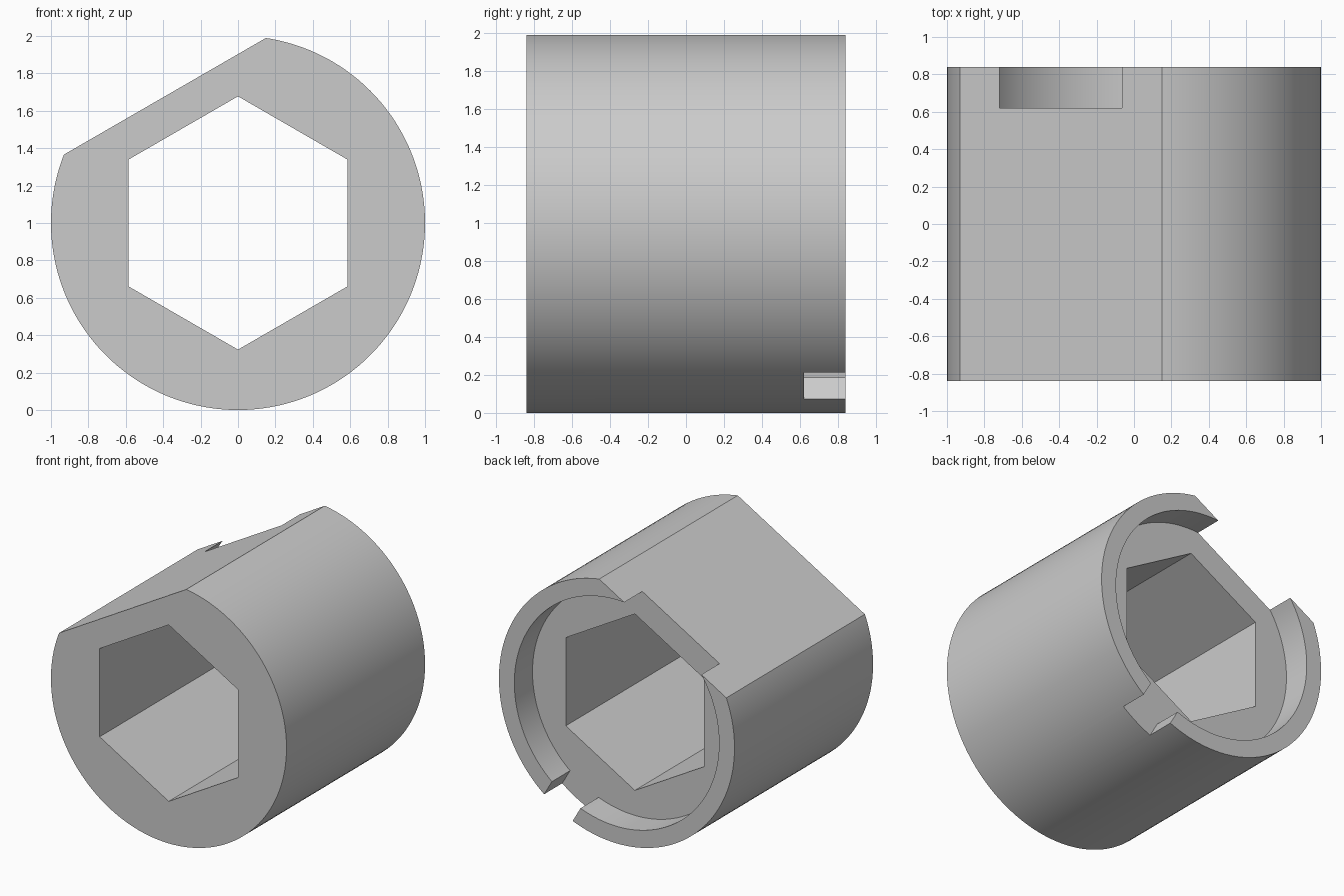
import bpy
from math import radians
from mathutils import Vector

default = bpy.data.objects.get("Cube")
if default:
    bpy.data.objects.remove(default, do_unlink=True)

HALF = 0.84          # half length along y
FLOOR = 0.62         # y of the recess floor
TILT = radians(-30)  # direction of the outer flat
FLAT_DIR = Vector((-0.5, 0, 0.866))
CENTRE = Vector((0, 0, 1))


def tube(name, radius, y0, y1, sides):
    """Prism or cylinder along y, with a corner at the top."""
    bpy.ops.mesh.primitive_cylinder_add(
        vertices=sides, radius=radius, depth=y1 - y0,
        location=(0, (y0 + y1) / 2, 1), rotation=(radians(90), 0, 0))
    obj = bpy.context.object
    obj.name = name
    return obj


def tilted_box(name, offset, width, y0, y1, height):
    """Box turned to match the flat, offset along its normal."""
    bpy.ops.mesh.primitive_cube_add(
        size=1, location=CENTRE + FLAT_DIR * offset + Vector((0, (y0 + y1) / 2, 0)),
        rotation=(0, TILT, 0))
    obj = bpy.context.object
    obj.name = name
    obj.scale = (width, y1 - y0, height)
    return obj


def cut(target, cutter):
    mod = target.modifiers.new(cutter.name, 'BOOLEAN')
    mod.operation = 'DIFFERENCE'
    mod.solver = 'EXACT'
    mod.object = cutter
    bpy.context.view_layer.objects.active = target
    bpy.ops.object.modifier_apply(modifier=mod.name)
    bpy.data.objects.remove(cutter, do_unlink=True)


# Round body
body = tube("sleeve_body", 1, -HALF, HALF, 144)

# Outer flat, hexagonal bore, round recess at the back and slot through its wall
cut(body, tilted_box("flat_cutter", 0.782 + 0.5, 3, -1.5, 1.5, 1))
cut(body, tube("hex_cutter", 0.677, -1.5, 1.5, 6))
cut(body, tube("recess_cutter", 0.869, FLOOR, 1.5, 144))
cut(body, tilted_box("slot_cutter", -0.95, 0.28, FLOOR, 1.5, 0.5))

# Plain grey finish
grey = bpy.data.materials.new("plain_grey")
grey.use_nodes = True
colour = (0.6, 0.6, 0.6, 1)
grey.diffuse_color = colour
grey.node_tree.nodes["Principled BSDF"].inputs["Base Color"].default_value = colour
body.data.materials.clear()
body.data.materials.append(grey)

# Smooth curved walls, keep the machined edges sharp
bpy.ops.object.select_all(action='DESELECT')
body.select_set(True)
bpy.context.view_layer.objects.active = body
bpy.ops.object.shade_smooth_by_angle(angle=radians(20))
